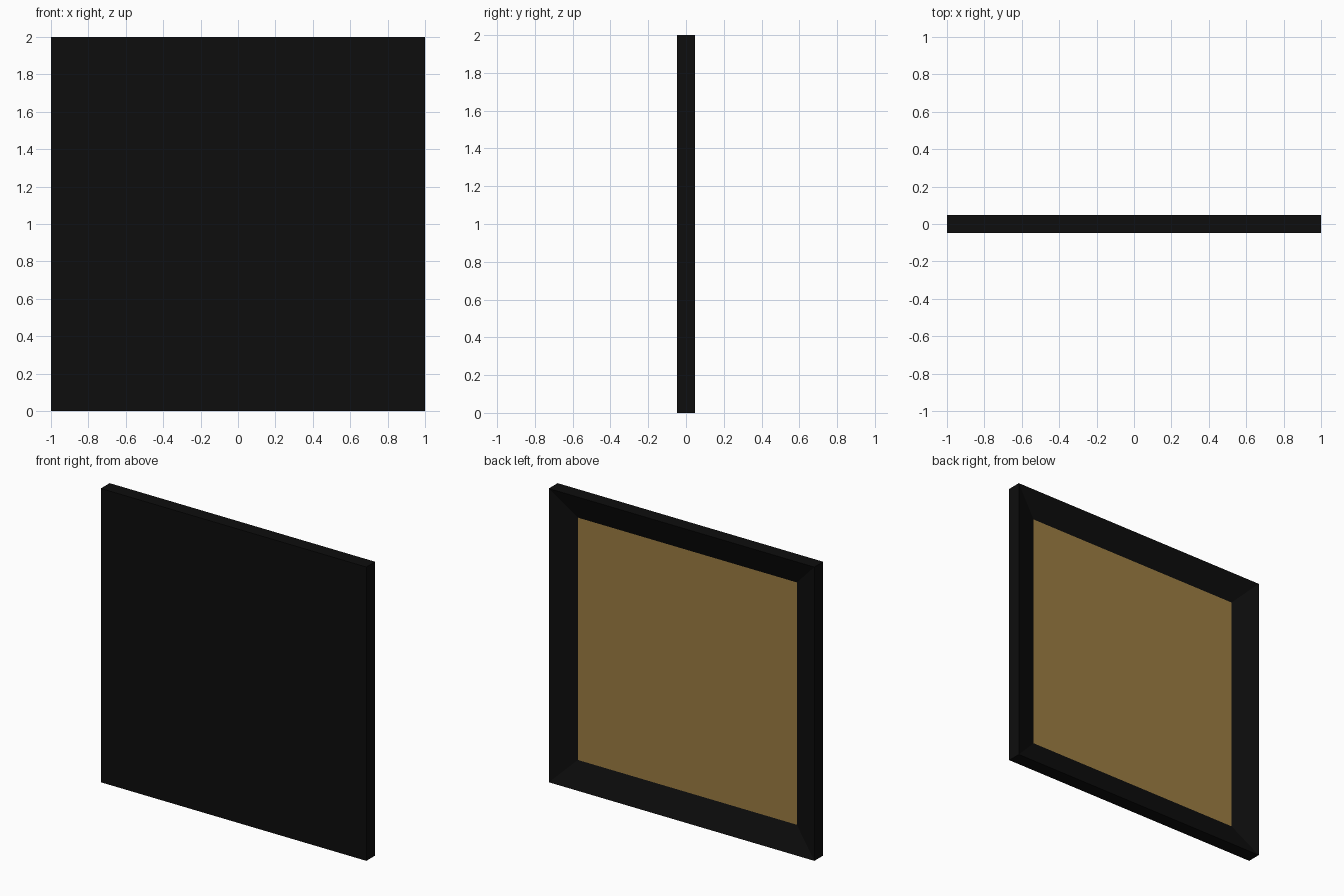
import bpy, bmesh

if "Cube" in bpy.data.objects:
    bpy.data.objects.remove(bpy.data.objects["Cube"])


def material(name, rgb):
    m = bpy.data.materials.new(name)
    m.diffuse_color = (*rgb, 1)
    m.use_nodes = True
    m.node_tree.nodes["Principled BSDF"].inputs["Base Color"].default_value = m.diffuse_color
    return m


black = material("black frame", (0.004, 0.004, 0.004))
tan = material("tan panel", (0.33, 0.205, 0.054))

HALF, PANEL, DEPTH, RECESS = 1.0, 0.825, 0.0475, 0.062


def square(bm, half, y):
    return [bm.verts.new((sx * half, y, 1 + sz * half))
            for sx, sz in ((-1, -1), (1, -1), (1, 1), (-1, 1))]


def make_object(name, bm, mat):
    bmesh.ops.recalc_face_normals(bm, faces=bm.faces)
    mesh = bpy.data.meshes.new(name)
    bm.to_mesh(mesh)
    bm.free()
    mesh.materials.append(mat)
    ob = bpy.data.objects.new(name, mesh)
    bpy.context.collection.objects.link(ob)
    return ob


# frame: flat front, square sides, sloping inward on the back
bm = bmesh.new()
loops = [square(bm, HALF, -DEPTH), square(bm, HALF, DEPTH),
         square(bm, PANEL, DEPTH - RECESS)]
bm.faces.new(loops[0])
for a, b in zip(loops, loops[1:]):
    for i in range(4):
        j = (i + 1) % 4
        bm.faces.new((a[i], a[j], b[j], b[i]))
bm.faces.new(loops[2])
# the recessed floor is the tan panel
frame = make_object("picture_frame", bm, black)
frame.data.materials.append(tan)
for p in frame.data.polygons:
    if p.normal.y > 0.99:
        p.material_index = 1
